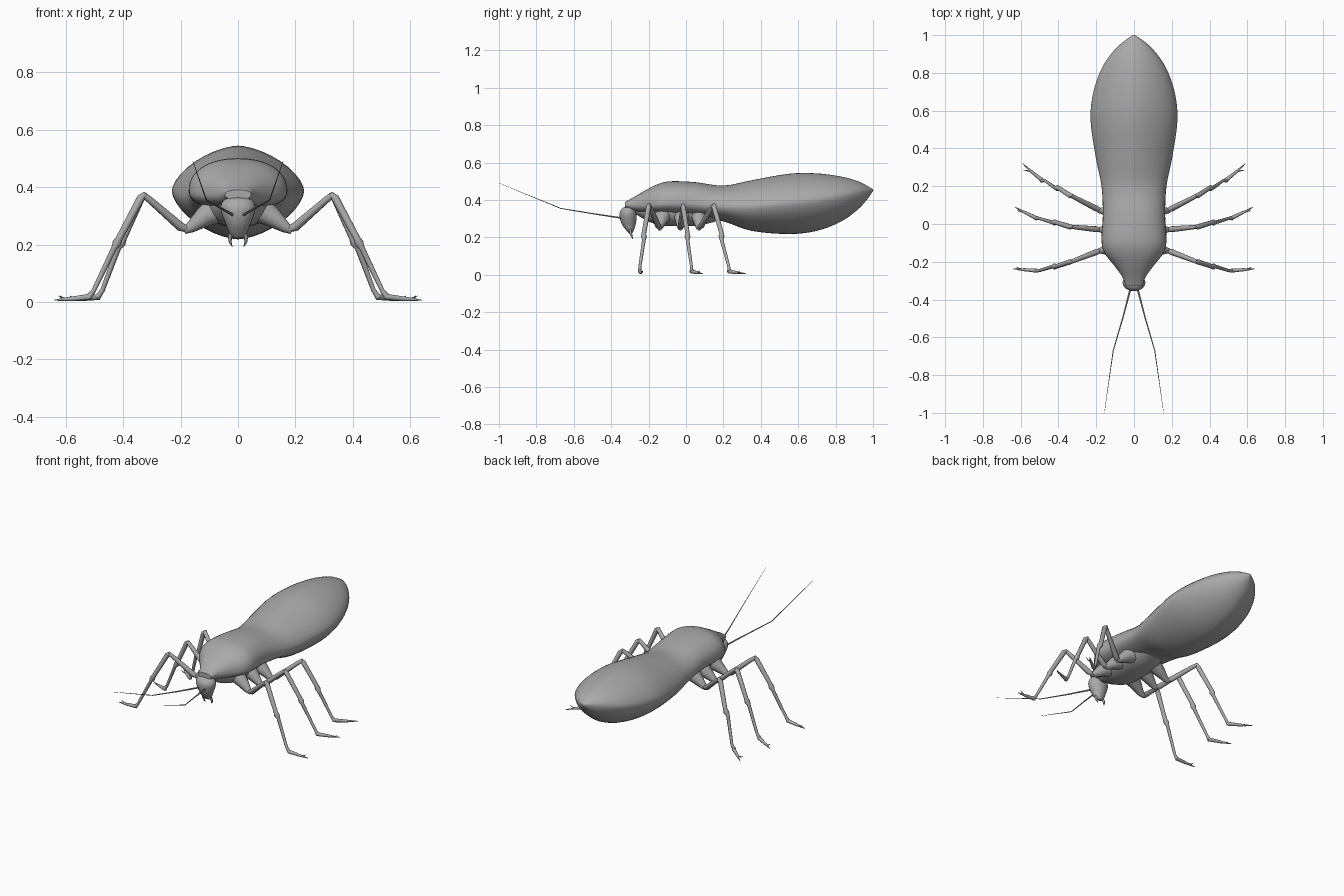
import bpy, bmesh, math
from mathutils import Vector

cube = bpy.data.objects.get("Cube")
if cube:
    bpy.data.objects.remove(cube)

grey = bpy.data.materials.new("grey")
grey.use_nodes = True
GREY = (0.4, 0.4, 0.4, 1)
grey.diffuse_color = GREY
grey.node_tree.nodes["Principled BSDF"].inputs["Base Color"].default_value = GREY


def loft(name, rings, angle=40):
    """Skin a list of equal-length point rings and cap both ends."""
    bm = bmesh.new()
    rows = [[bm.verts.new(p) for p in ring] for ring in rings]
    n = len(rows[0])
    for a, b in zip(rows, rows[1:]):
        for i in range(n):
            j = (i + 1) % n
            bm.faces.new((a[i], a[j], b[j], b[i]))
    bm.faces.new(rows[0])
    bm.faces.new(rows[-1])
    bmesh.ops.recalc_face_normals(bm, faces=bm.faces)
    mesh = bpy.data.meshes.new(name)
    bm.to_mesh(mesh)
    bm.free()
    obj = bpy.data.objects.new(name, mesh)
    bpy.context.collection.objects.link(obj)
    mesh.materials.append(grey)
    bpy.ops.object.select_all(action="DESELECT")
    obj.select_set(True)
    bpy.context.view_layer.objects.active = obj
    bpy.ops.object.shade_smooth_by_angle(angle=math.radians(angle))
    return obj


def tube(name, path, radii, sides=10):
    """Round limb through the path points, with one radius per point."""
    pts = [Vector(p) for p in path]
    rings = []
    for i, p in enumerate(pts):
        d = (pts[min(i + 1, len(pts) - 1)] - pts[max(i - 1, 0)]).normalized()
        u = d.cross(Vector((0, 1, 0.2))).normalized()
        if abs(d.y) > 0.8:
            u = d.cross(Vector((0, 0, 1))).normalized()
        v = d.cross(u)
        rings.append([p + radii[i] * (u * math.cos(t) + v * math.sin(t))
                      for t in (math.tau * k / sides for k in range(sides))])
    return loft(name, rings, 50)


def smooth(rows, steps=4):
    """Catmull-Rom blend between station rows."""
    out = []
    for i in range(len(rows) - 1):
        quad = [rows[max(i - 1, 0)], rows[i], rows[i + 1], rows[min(i + 2, len(rows) - 1)]]
        for s in range(steps):
            t = s / steps
            out.append([0.5 * (2 * b + (c - a) * t + (2 * a - 5 * b + 4 * c - d) * t * t
                               + (3 * b - a - 3 * c + d) * t ** 3)
                        for a, b, c, d in zip(*quad)])
    return out + [rows[-1]]


def section(y, w, top, side, low, p, sides=40):
    """Body slice: half width, top, ridge and belly heights, roundness power."""
    ring = []
    for k in range(sides):
        t = math.tau * k / sides
        c, s = math.cos(t), math.sin(t)
        h = top - side if s > 0 else side - low
        ring.append((w * math.copysign(abs(c) ** p, c), y,
                     side + h * math.copysign(abs(s) ** p, s)))
    return ring


# Back shell and abdomen
body = [
    (-0.325, 0.045, 0.39, 0.375, 0.355, 0.9),
    (-0.28, 0.062, 0.415, 0.375, 0.34, 0.9),
    (-0.22, 0.105, 0.45, 0.375, 0.33, 0.9),
    (-0.15, 0.158, 0.485, 0.38, 0.325, 0.9),
    (-0.08, 0.172, 0.50, 0.385, 0.32, 0.9),
    (0.05, 0.165, 0.495, 0.38, 0.31, 0.95),
    (0.2, 0.172, 0.477, 0.365, 0.285, 1.05),
    (0.35, 0.202, 0.505, 0.365, 0.235, 1.2),
    (0.55, 0.23, 0.54, 0.385, 0.218, 1.25),
    (0.7, 0.215, 0.542, 0.40, 0.235, 1.25),
    (0.83, 0.168, 0.525, 0.42, 0.285, 1.2),
    (0.92, 0.105, 0.50, 0.438, 0.35, 1.1),
    (0.97, 0.05, 0.475, 0.447, 0.405, 1),
    (1.0, 0.004, 0.457, 0.453, 0.448, 1),
]
loft("body_shell", [section(*r) for r in smooth(body)], 50)

# Thorax underside
chest = [
    (-0.27, 0.035, 0.39, 0.36, 0.325, 1),
    (-0.2, 0.075, 0.41, 0.35, 0.285, 1),
    (-0.12, 0.115, 0.42, 0.35, 0.262, 0.9),
    (0.05, 0.115, 0.42, 0.35, 0.262, 0.9),
    (0.14, 0.1, 0.42, 0.35, 0.28, 1),
    (0.22, 0.07, 0.4, 0.35, 0.305, 1),
]
loft("thorax_underside", [section(*r) for r in smooth(chest)])

# Head: stacked oval slices (height, centre y, half width, half depth)
head = [
    (0.222, -0.296, 0.014, 0.008),
    (0.24, -0.30, 0.03, 0.022),
    (0.27, -0.306, 0.042, 0.037),
    (0.305, -0.309, 0.056, 0.045),
    (0.335, -0.31, 0.06, 0.044),
    (0.358, -0.308, 0.045, 0.03),
    (0.365, -0.306, 0.012, 0.01),
]
loft("head", [[(w * math.cos(a), y + d * math.sin(a), z)
               for a in (math.tau * k / 24 for k in range(24))]
              for z, y, w, d in smooth(head, 3)])

# Legs: per leg the y of root, hip, knee, shin joint, ankle, toe; then ankle and toe x
legs = {
    "front": ((-0.12, -0.14, -0.2, -0.225, -0.247, -0.237), 0.52, 0.64),
    "middle": ((-0.02, -0.03, -0.015, 0.008, 0.03, 0.09), 0.52, 0.63),
    "rear": ((0.07, 0.07, 0.15, 0.19, 0.23, 0.32), 0.49, 0.59),
}
for label, side in (("left", 1), ("right", -1)):
    def mirrored(points):
        return [(side * x, y, z) for x, y, z in points]

    for which, (ys, ankle, toe) in legs.items():
        root, hip, knee, shin, foot, tip = ys
        name = f"{label}_{which}_"
        tube(name + "hip", mirrored([(0.07, root, 0.325), (0.12, (root + hip) / 2, 0.295),
                                     (0.165, hip, 0.26), (0.188, hip, 0.247)]),
             [0.05, 0.036, 0.02, 0.012])
        tube(name + "thigh", mirrored([(0.17, hip, 0.25), (0.2, hip * 0.85 + knee * 0.15, 0.262),
                                       (0.31, hip * 0.15 + knee * 0.85, 0.358),
                                       (0.332, knee, 0.374)]),
             [0.01, 0.016, 0.012, 0.011])
        sx = 0.33 + (ankle - 0.33) * 0.48
        tube(name + "shin", mirrored([(0.322, knee, 0.378), (0.338, knee, 0.362),
                                      (sx - 0.008, shin, 0.222), (sx, shin, 0.205),
                                      (sx + 0.01, shin, 0.188),
                                      (ankle - 0.018, foot, 0.04), (ankle, foot, 0.016)]),
             [0.008, 0.014, 0.012, 0.016, 0.01, 0.008, 0.011])
        mid = (ankle + toe) / 2
        tube(name + "foot", mirrored([(ankle - 0.006, foot, 0.018), (mid, (foot + tip) / 2, 0.011),
                                      (toe - 0.03, foot * 0.3 + tip * 0.7, 0.009),
                                      (toe, tip, 0.006)]),
             [0.011, 0.008, 0.005, 0.0015])
        # Small side claw
        tube(name + "claw", mirrored([(mid, (foot + tip) / 2, 0.011),
                                      (mid + 0.03, (foot + tip) / 2 + 0.008, 0.012),
                                      (mid + 0.045, (foot + tip) / 2 + 0.01, 0.022)]),
             [0.004, 0.003, 0.001], 6)

    # Feeler and jaw
    tube(label + "_feeler", mirrored([(0.018, -0.34, 0.303), (0.06, -0.5, 0.327),
                                      (0.11, -0.67, 0.355), (0.157, -1.0, 0.49)]),
         [0.005, 0.0035, 0.0025, 0.0008], 6)
    tube(label + "_jaw", mirrored([(0.02, -0.3, 0.25), (0.028, -0.296, 0.225),
                                   (0.027, -0.29, 0.208), (0.02, -0.285, 0.192)]),
         [0.007, 0.007, 0.005, 0.001], 8)
